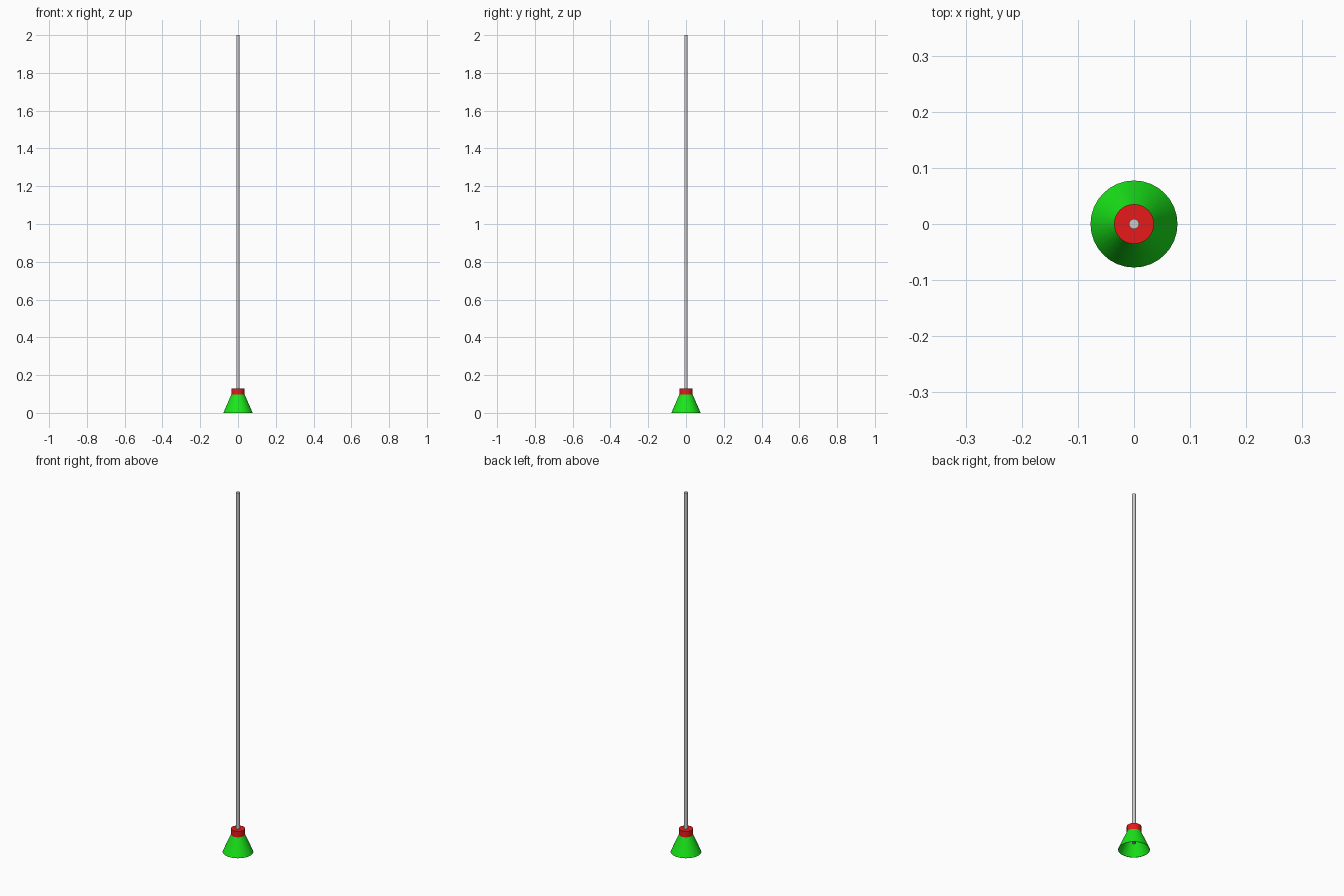
import bpy
import bmesh
import math

if "Cube" in bpy.data.objects:
    bpy.data.objects.remove(bpy.data.objects["Cube"])

SEGMENTS = 32


def paint(obj, name, color):
    mat = bpy.data.materials.new(name)
    mat.diffuse_color = color
    mat.use_nodes = True
    mat.node_tree.nodes["Principled BSDF"].inputs["Base Color"].default_value = mat.diffuse_color
    obj.data.materials.append(mat)


def lathe(name, profile):
    """Spin a list of (radius, z) points round the z axis."""
    bm = bmesh.new()
    verts = [bm.verts.new((r, 0, z)) for r, z in profile]
    edges = [bm.edges.new(pair) for pair in zip(verts, verts[1:])]
    bmesh.ops.spin(bm, geom=verts + edges, cent=(0, 0, 0), axis=(0, 0, 1),
                   angle=math.tau, steps=SEGMENTS, use_duplicate=False)
    bmesh.ops.remove_doubles(bm, verts=bm.verts, dist=1e-5)
    bmesh.ops.recalc_face_normals(bm, faces=bm.faces)
    mesh = bpy.data.meshes.new(name)
    bm.to_mesh(mesh)
    bm.free()
    obj = bpy.data.objects.new(name, mesh)
    bpy.context.collection.objects.link(obj)
    bpy.ops.object.select_all(action='DESELECT')
    obj.select_set(True)
    bpy.context.view_layer.objects.active = obj
    bpy.ops.object.shade_smooth_by_angle(angle=math.radians(30))
    return obj


# Long thin rod, its lower end hanging inside the cup
lathe("rod", [(0, 0.035), (0.009, 0.035), (0.009, 2.0), (0, 2.0)])

# Collar gripping the rod
collar = lathe("collar", [(0, 0.095), (0.0355, 0.095), (0.0355, 0.13), (0, 0.13)])
paint(collar, "red", (0.8, 0.01, 0.01, 1))

# Hollow flared cup, open underneath
cup = lathe("cup", [(0, 0.097), (0.0355, 0.097), (0.0775, 0.0),
                    (0.0755, 0.0), (0.0335, 0.095), (0, 0.095)])
paint(cup, "green", (0.01, 0.8, 0.01, 1))
